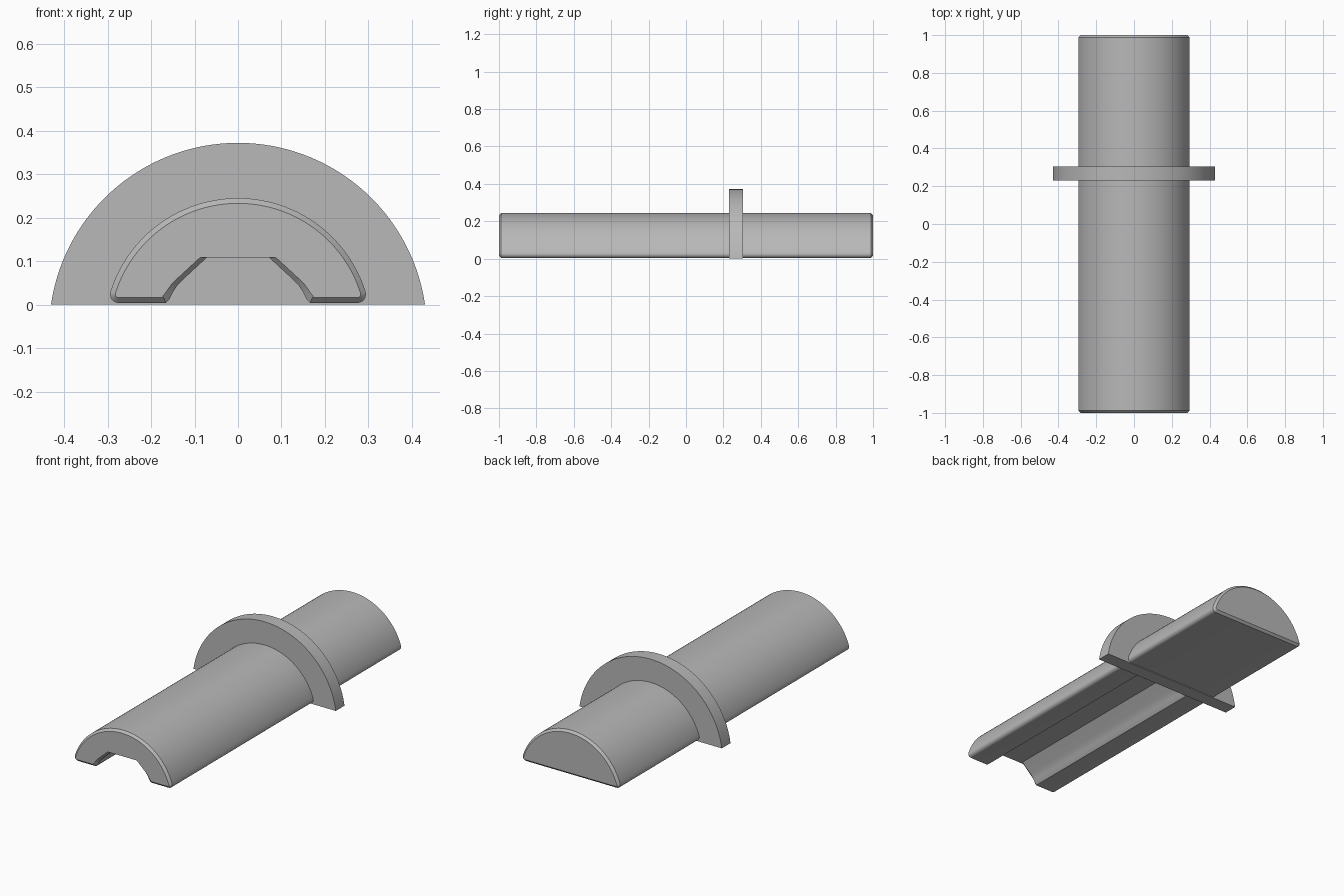
import bpy, bmesh, math

cube = bpy.data.objects.get("Cube")
if cube:
    bpy.data.objects.remove(cube, do_unlink=True)

AXIS_Z = -0.0625      # height of the shared arc centre
ROD_R = 0.3075
FLANGE_R = 0.4345
ROD_BASE = 0.004
FILLET = 0.02
CHAMFER = 0.012
FLANGE_Y = (0.23, 0.305)

grey = bpy.data.materials.new("plain_grey")
grey.use_nodes = True
colour = (0.48, 0.48, 0.48, 1)
grey.diffuse_color = colour
grey.node_tree.nodes["Principled BSDF"].inputs["Base Color"].default_value = colour


def arc(cx, cz, r, start, end, steps):
    angles = [start + (end - start) * i / steps for i in range(steps + 1)]
    return [(cx + r * math.cos(a), cz + r * math.sin(a)) for a in angles]


def mirrored(half):
    """Close a right-hand half outline that starts on the centre line."""
    return half + [(-x, z) for x, z in reversed(half) if abs(x) > 1e-6]


def rod_outline(inset, channel):
    # domed top, then a rounded lower corner
    corner_z = ROD_BASE + FILLET
    low = math.asin((corner_z - AXIS_Z) / (ROD_R - FILLET))
    corner_x = (ROD_R - FILLET) * math.cos(low)
    half = arc(0, AXIS_Z, ROD_R - inset, math.pi / 2, low, 28)
    half += arc(corner_x, corner_z, FILLET - inset, low, -math.pi / 2, 6)[1:]
    if channel:
        # arched channel wall, flat ceiling
        grow = inset * 1.3
        half += [(0.166 + inset * 0.4, ROD_BASE + inset)]
        wall = [(0.158, 0.012), (0.149, 0.030), (0.138, 0.046),
                (0.124, 0.060), (0.072, 0.108)]
        half += [(x + grow, max(z, ROD_BASE + inset * 1.2)) for x, z in wall]
    return mirrored(half)


def loft(name, sections):
    """Skin matching outlines placed along y, with capped ends."""
    bm = bmesh.new()
    rings = [[bm.verts.new((x, y, z)) for x, z in outline] for y, outline in sections]
    n = len(rings[0])
    for a, b in zip(rings, rings[1:]):
        for i in range(n):
            j = (i + 1) % n
            bm.faces.new((a[i], a[j], b[j], b[i]))
    bm.faces.new(rings[0])
    bm.faces.new(rings[-1])
    bmesh.ops.recalc_face_normals(bm, faces=bm.faces)
    mesh = bpy.data.meshes.new(name)
    bm.to_mesh(mesh)
    bm.free()
    mesh.materials.append(grey)
    obj = bpy.data.objects.new(name, mesh)
    bpy.context.collection.objects.link(obj)
    bpy.ops.object.select_all(action='DESELECT')
    obj.select_set(True)
    bpy.context.view_layer.objects.active = obj
    bpy.ops.object.shade_smooth_by_angle(angle=math.radians(25))
    return obj


# Channelled front rod, ending inside the flange
loft("front_rod", [(-1, rod_outline(CHAMFER, True)),
                   (-1 + CHAMFER, rod_outline(0, True)),
                   (FLANGE_Y[0] + 0.02, rod_outline(0, True))])

# Solid rear rod
loft("rear_rod", [(FLANGE_Y[1] - 0.02, rod_outline(0, False)),
                  (1 - CHAMFER, rod_outline(0, False)),
                  (1, rod_outline(CHAMFER, False))])

# Flange, cut flat at the ground
ground = math.asin(-AXIS_Z / FLANGE_R)
rim = mirrored(arc(0, AXIS_Z, FLANGE_R, math.pi / 2, ground, 40))
loft("flange", [(y, rim) for y in FLANGE_Y])
